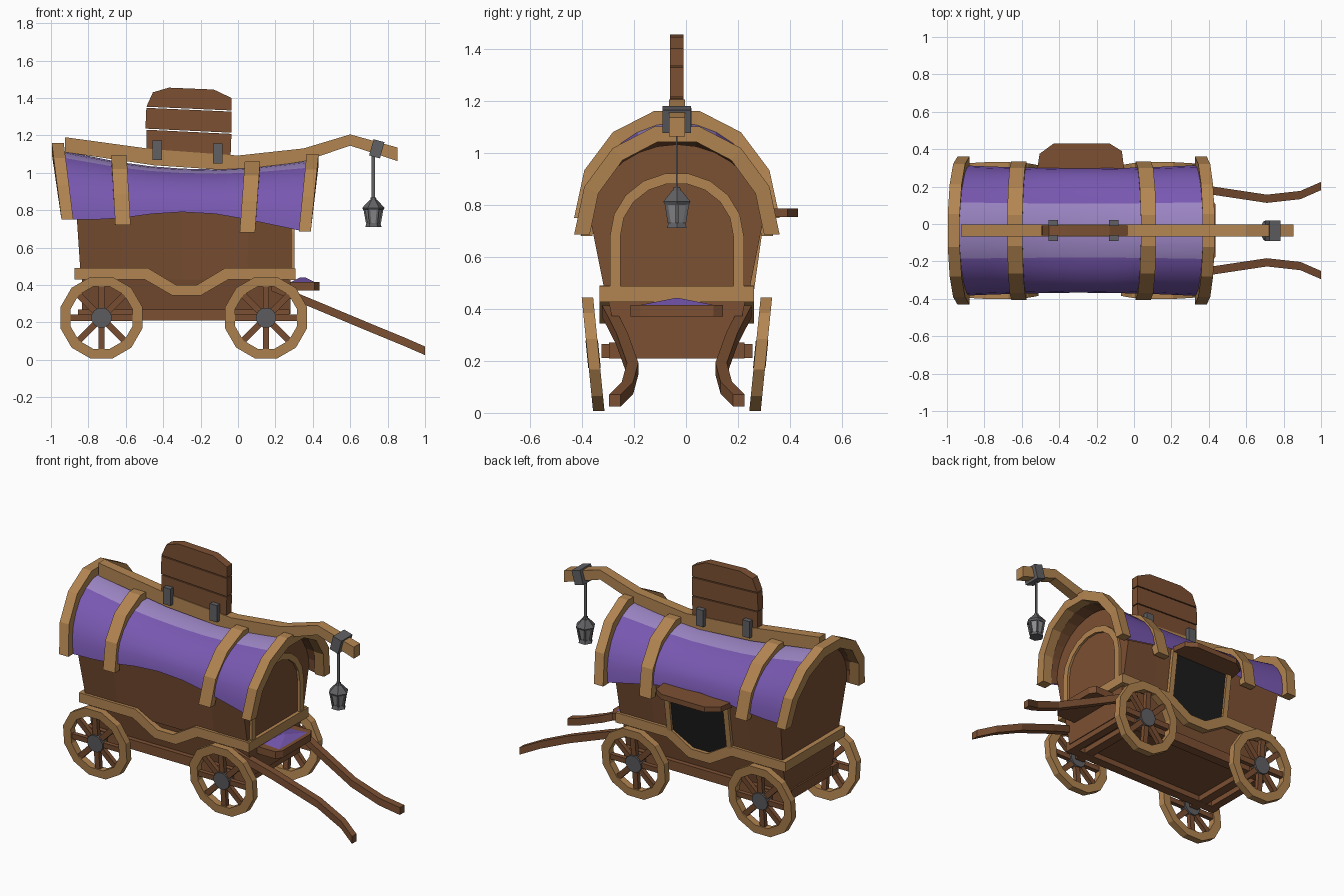
import bpy, bmesh, math

if "Cube" in bpy.data.objects:
    bpy.data.objects.remove(bpy.data.objects["Cube"])

YC = -0.035  # centre line of the wagon


def material(name, rgb):
    m = bpy.data.materials.new(name)
    m.diffuse_color = (*rgb, 1)
    m.use_nodes = True
    m.node_tree.nodes["Principled BSDF"].inputs["Base Color"].default_value = m.diffuse_color
    return m


TAN = material("light wood", (0.45, 0.235, 0.083))
BROWN = material("dark wood", (0.2, 0.08, 0.033))
PURPLE = material("purple cloth", (0.188, 0.098, 0.44))
PALE = material("pale purple cloth", (0.33, 0.235, 0.55))
IRON = material("grey iron", (0.12, 0.12, 0.13))
GLASS = material("pale glass", (0.27, 0.27, 0.28))
BLACK = material("dark opening", (0.012, 0.012, 0.012))


def loft(name, rings, mat, closed=True, loop=False):
    """Skin a row of equal rings; closed rings get end caps unless looped."""
    bm = bmesh.new()
    vs = [[bm.verts.new((p[0], p[1] + YC, p[2])) for p in r] for r in rings]
    n = len(vs[0])
    for k in range(len(vs) if loop else len(vs) - 1):
        a, b = vs[k], vs[(k + 1) % len(vs)]
        for i in range(n if closed else n - 1):
            j = (i + 1) % n
            bm.faces.new((a[i], a[j], b[j], b[i]))
    if closed and not loop:
        bm.faces.new(vs[0])
        bm.faces.new(vs[-1])
    bmesh.ops.recalc_face_normals(bm, faces=bm.faces)
    me = bpy.data.meshes.new(name)
    bm.to_mesh(me)
    bm.free()
    me.materials.append(mat)
    ob = bpy.data.objects.new(name, me)
    bpy.context.collection.objects.link(ob)
    return ob


def box(name, c, s, mat, ry=0.0):
    co, si = math.cos(ry), math.sin(ry)
    q = [(-s[0] / 2, -s[2] / 2), (s[0] / 2, -s[2] / 2), (s[0] / 2, s[2] / 2), (-s[0] / 2, s[2] / 2)]
    q = [(c[0] + x * co + z * si, c[2] - x * si + z * co) for x, z in q]
    return plate(name, q, c[1] - s[1] / 2, c[1] + s[1] / 2, mat)


def plate(name, pts, ya, yb, mat):
    """Outline in x-z, extruded along y."""
    return loft(name, [[(x, y, z) for x, z in pts] for y in (ya, yb)], mat)


def frustum(name, x, z0, z1, r0, r1, mat, n=6):
    return loft(name, [[(x + r * math.cos(math.tau * i / n), r * math.sin(math.tau * i / n), z)
                        for i in range(n)] for z, r in ((z0, r0), (z1, r1))], mat)


def sweep(name, path, hy, mat):
    """Bar along (x, y, z_bottom, z_top) stations."""
    return loft(name, [[(x, y - hy, a), (x, y + hy, a), (x, y + hy, b), (x, y - hy, b)]
                       for x, y, a, b in path], mat)


def arch(xe, xt, ze, zt, hw, n):
    return [(xe + (xt - xe) * math.sin(math.pi * i / n), -hw * math.cos(math.pi * i / n),
             ze + (zt - ze) * math.sin(math.pi * i / n)) for i in range(n + 1)]


def arch_band(name, xe, xt, ze, zt, hw, w, t, mat, n=7):
    zt = ze + (zt - ze) / math.cos(math.pi / n / 2)
    pairs = zip(arch(xe, xt, ze, zt, hw, n), arch(xe, xt, ze, zt - t, hw - t, n))
    loft(name, [[(o[0] - w, o[1], o[2]), (o[0] + w, o[1], o[2]),
                 (i[0] + w, i[1], i[2]), (i[0] - w, i[1], i[2])] for o, i in pairs], mat)


# Cabin: tapered walls with an arched top, following the sag of the roof
cabin = []
for x, xt, ze, zt, hw in ((-.84, -.885, .77, 1.085, .33), (-.62, -.63, .77, 1.04, .322),
                          (-.3, -.3, .8, 1.0, .315), (.05, .06, .77, 1.003, .32),
                          (.285, .29, .73, 1.032, .33)):
    a = arch((x + xt) / 2, xt, ze, zt, hw, 14)
    cabin.append([(x, -.27, .43)] + a + [(x, .27, .43)])
loft("cabin", cabin, BROWN)

# Cloth canopy with a pale strip along the ridge, and a wooden lining
shape = [(-.90, -.945, .75, 1.118, .348), (-.76, -.79, .75, 1.088, .342), (-.62, -.64, .758, 1.058, .338),
         (-.46, -.47, .78, 1.035, .334), (-.3, -.3, .79, 1.022, .332), (-.12, -.12, .78, 1.018, .334),
         (.05, .07, .75, 1.028, .337), (.36, .40, .685, 1.066, .35)]
canopy = loft("canopy", [arch(*s, 14) for s in shape], PURPLE, closed=False)
canopy.data.materials.append(PALE)
for p in canopy.data.polygons:
    p.use_smooth = True
    p.material_index = int(abs(p.center.y - YC) < .125)
loft("canopy_lining", [arch(a, b, c, d - .012, e - .012, 14) for a, b, c, d, e in shape], BROWN, closed=False)

# Roof hoops
for name, *a in (("rear_hoop", -.912, -.965, .75, 1.16, .395, .032, .06),
                 ("rear_middle_hoop", -.615, -.637, .72, 1.095, .37, .041, .045),
                 ("front_middle_hoop", .05, .078, .68, 1.06, .37, .041, .045),
                 ("front_hoop", .357, .40, .685, 1.1, .395, .032, .06)):
    arch_band(name, *a, TAN)

# Ridge beam reaching forward to the lantern
sweep("ridge_beam", [(-.925, 0, 1.11, 1.19), (-.45, 0, 1.04, 1.125), (0, 0, 1.01, 1.092),
                     (.35, 0, 1.06, 1.13), (.6, 0, 1.145, 1.205), (.852, 0, 1.063, 1.135)], .031, TAN)

# Sign planks on the ridge and their brackets
plate("lower_plank", [(-.49, 1.08), (-.04, 1.08), (-.035, 1.208), (-.49, 1.23)], -.026, .026, BROWN)
plate("middle_plank", [(-.495, 1.236), (-.035, 1.214), (-.035, 1.327), (-.49, 1.347)], -.026, .026, BROWN)
plate("upper_plank", [(-.49, 1.353), (-.035, 1.333), (-.035, 1.4), (-.13, 1.445), (-.37, 1.455),
                      (-.455, 1.43)], -.026, .026, BROWN)
for x, z in ((-.432, 1.12), (-.108, 1.103)):
    box("plank_bracket", (x, 0, z), (.05, .112, .105), IRON)

# Lantern
box("lantern_clamp", (.742, 0, 1.128), (.06, .11, .09), IRON, .27)
box("lantern_rod", (.724, 0, .97), (.018, .006, .24), IRON)
frustum("lantern_knob", .724, .85, .868, .018, .014, IRON)
frustum("lantern_cap", .724, .812, .855, .06, .02, IRON)
frustum("lantern_collar", .724, .80, .812, .054, .06, IRON)
frustum("lantern_glass", .724, .73, .80, .034, .048, GLASS)
frustum("lantern_base", .724, .71, .732, .044, .036, IRON)
for i in range(6):
    c, s = math.cos(math.tau * i / 6), math.sin(math.tau * i / 6)
    loft("lantern_post", [[(.724 + r * c + d * .006, r * s + f * .006, z)
                           for d, f in ((-1, -1), (1, -1), (1, 1), (-1, 1))]
                          for r, z in ((.034, .73), (.047, .802))], IRON)

# Front doorway frame: straight jambs with an arched head
arch_band("door_frame_head", .29, .29, .68, .92, .257, .013, .04, TAN, 9)
for s in (-1, 1):
    box("door_jamb", (.29, s * .237, .58), (.026, .04, .2), TAN)

# Waist trim with a dip on both sides
up = [(-.87, .49), (-.48, .49), (-.33, .40), (-.22, .40), (-.07, .49), (.295, .49)]
low = [(.295, .43), (-.05, .43), (-.2, .343), (-.35, .343), (-.5, .43), (-.87, .43)]
for s in (-1, 1):
    plate("side_trim", up + low, s * .25, s * .297, TAN)
box("rear_trim", (-.855, 0, .46), (.04, .594, .06), TAN)
box("front_trim", (.29, 0, .457), (.035, .594, .06), TAN)


# Serving window on the back side, with frame strips and awning
def side_panel(name, pts, off, mat):
    loft(name, [[(x, .275 + (z - .46) * .14 + o, z) for x, z in pts] for o in (-.02, off)], mat)


side_panel("window_opening", [(-.47, .76), (-.47, .485), (-.33, .39), (-.22, .39), (-.08, .485),
                              (-.08, .76)], .006, BLACK)
for a, b in ((-.5, -.465), (-.085, -.05)):
    side_panel("window_frame", [(a, .77), (a, .47), (b, .47), (b, .77)], .02, TAN)
awning = [(-.52, .31), (-.505, .41), (-.43, .465), (-.13, .465), (-.065, .425), (-.05, .31)]
loft("awning", [[(x, y, z) for x, y in awning] for z in (.752, .785)], BROWN)

# Lower body, chassis frame and axles
loft("lower_body", [[(x, -.225, .245), (x, .225, .245), (x, .265, .44), (x, -.265, .44)]
                    for x in (-.835, .28)], BROWN)
for s in (-1, 1):
    box("chassis_rail", (-.29, s * .23, .24), (1.13, .06, .06), BROWN)
for x in (-.82, .25):
    box("cross_beam", (x, 0, .24), (.05, .42, .06), BROWN)
for x in (-.73, .15):
    box("axle", (x, 0, .238), (.06, .58, .055), BROWN)


# Wheels: leaning outwards at the top
def wheel(cx, side):
    def put(r, a, y, d=0.0):
        x, z = r * math.cos(a) - d * math.sin(a), r * math.sin(a) + d * math.cos(a)
        return (cx + x, side * (.322 + y + z * .1), .225 + z)
    ang = [math.tau * (i + .5) / 12 for i in range(12)]
    loft("wheel_rim", [[put(r, a, y) for r, y in ((.226, -.022), (.226, .022), (.172, .022), (.172, -.022))]
                       for a in ang], TAN, loop=True)
    for i in range(8):
        loft("wheel_spoke", [[put(r, math.tau * i / 8, y, d) for d, y in (
            (-.017, -.014), (.017, -.014), (.017, .014), (-.017, .014))] for r in (.03, .18)], BROWN)
    loft("wheel_hub", [[put(r, a, y) for a in ang] for r, y in ((.055, -.024), (.055, .024))], IRON)


for cx in (-.73, .15):
    for side in (-1, 1):
        wheel(cx, side)

# Pulling shafts
for s in (-1, 1):
    sweep("pull_shaft", [(x, s * y, z - .023, z + .023) for x, y, z in (
        (.18, .265, .39), (.43, .212, .287), (.71, .17, .17), (.89, .19, .096), (1, .238, .048))], .022, BROWN)

# Driver's seat with cushion
loft("seat", [[(.26, -.178, z), (.41, -.178, z), (.435, -.14, z), (.435, .14, z), (.41, .178, z),
               (.26, .178, z)] for z in (.37, .415)], BROWN)
loft("seat_cushion", [[(.27, -.15, .41), (.41, -.14, .415), (.41, .14, .415), (.27, .15, .41)],
                      [(.335, -.01, .441), (.36, -.01, .441), (.36, .01, .441), (.335, .01, .441)]], PURPLE)
